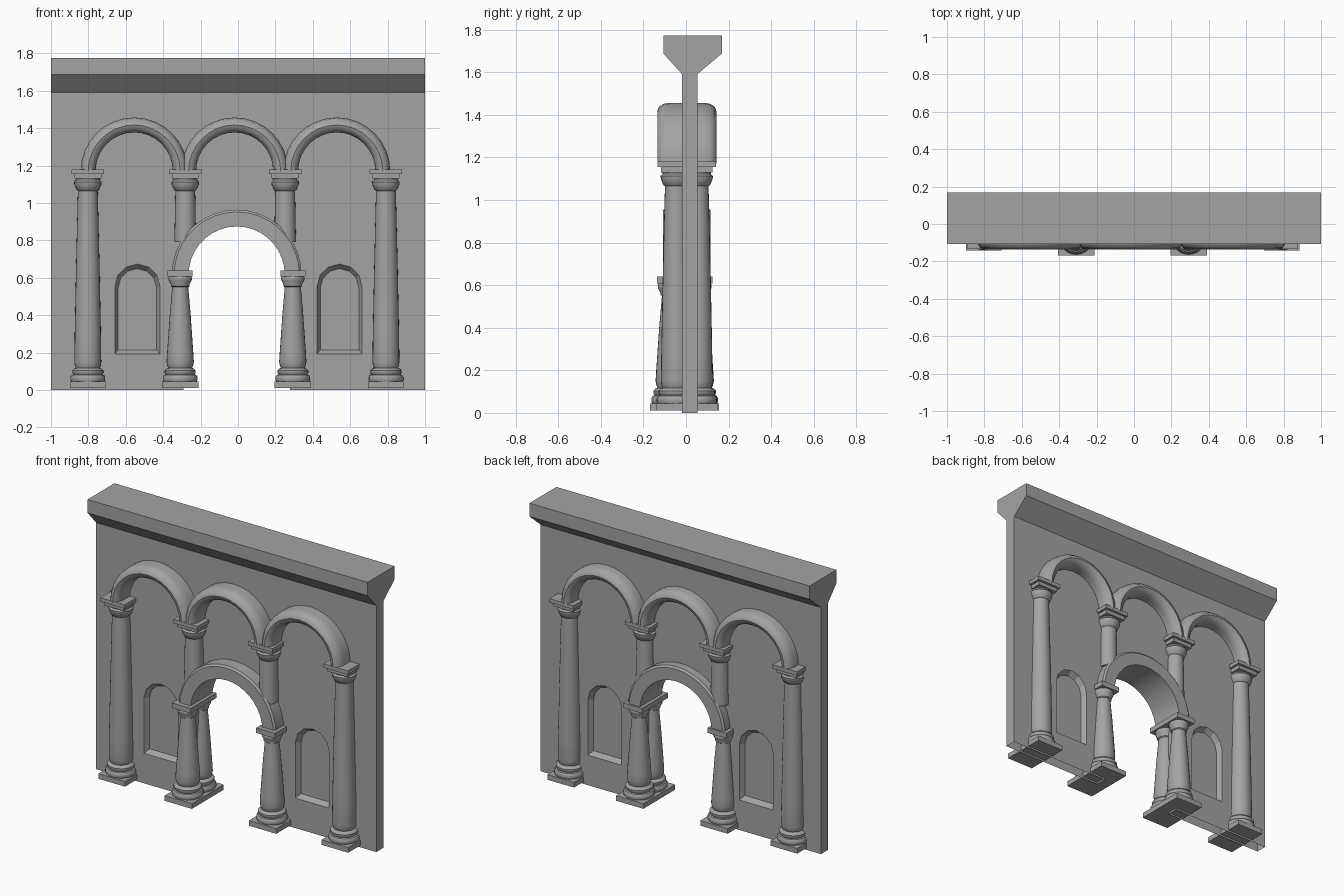
import bpy, bmesh
from math import sin, cos, pi, radians

cube = bpy.data.objects.get("Cube")
if cube:
    bpy.data.objects.remove(cube, do_unlink=True)

STONE = bpy.data.materials.new("grey_stone")
STONE.use_nodes = True
GREY = (0.37, 0.37, 0.37, 1)
STONE.diffuse_color = GREY
STONE.node_tree.nodes["Principled BSDF"].inputs["Base Color"].default_value = GREY

WALL_FRONT, WALL_BACK = -0.018, 0.053


def finish(name, bm, smooth=True):
    """Turn a bmesh into a named stone object."""
    bmesh.ops.recalc_face_normals(bm, faces=bm.faces)
    mesh = bpy.data.meshes.new(name)
    bm.to_mesh(mesh)
    bm.free()
    mesh.materials.append(STONE)
    obj = bpy.data.objects.new(name, mesh)
    bpy.context.collection.objects.link(obj)
    bpy.ops.object.select_all(action="DESELECT")
    obj.select_set(True)
    bpy.context.view_layer.objects.active = obj
    if smooth:
        bpy.ops.object.shade_smooth_by_angle(angle=radians(35))
    return obj


def loft(bm, loops):
    """Skin a list of equal closed loops and cap both ends."""
    rings = [[bm.verts.new(p) for p in loop] for loop in loops]
    for a, b in zip(rings, rings[1:]):
        for i in range(len(a)):
            j = (i + 1) % len(a)
            bm.faces.new((a[i], a[j], b[j], b[i]))
    bm.faces.new(rings[0])
    bm.faces.new(rings[-1])


def plate(bm, x, y, half, z0, z1):
    corners = [(-half, -half), (half, -half), (half, half), (-half, half)]
    loft(bm, [[(x + u, y + v, z) for u, v in corners] for z in (z0, z1)])


def column(name, x, y, profile, plates, sides=24):
    """Turned shaft of (radius, height) points with square plates."""
    bm = bmesh.new()
    angles = [2 * pi * i / sides for i in range(sides)]
    loft(bm, [[(x + r * cos(a), y + r * sin(a), z) for a in angles] for r, z in profile])
    for half, z0, z1 in plates:
        plate(bm, x, y, half, z0, z1)
    return finish(name, bm)


def arch(name, x, z, profile, steps):
    """Half ring swept from a section of (depth, radius) points."""
    bm = bmesh.new()
    loft(bm, [[(x + r * cos(a), y, z + r * sin(a)) for y, r in profile]
              for a in (pi * i / steps for i in range(steps + 1))])
    return finish(name, bm)


def arched_outline(x, y, half, bottom, spring, steps):
    top = [(x + half * cos(pi * i / steps), y, spring + half * sin(pi * i / steps))
           for i in range(steps + 1)]
    return [(x - half, y, bottom), (x + half, y, bottom)] + top


def cut(target, loops):
    """Subtract a lofted shape from the target and discard the cutter."""
    bm = bmesh.new()
    loft(bm, loops)
    cutter = finish("cutter", bm, False)
    cutter.hide_render = True
    mod = target.modifiers.new("cut", "BOOLEAN")
    mod.operation, mod.solver, mod.object = "DIFFERENCE", "EXACT", cutter
    bpy.context.view_layer.objects.active = target
    bpy.ops.object.modifier_apply(modifier=mod.name)
    bpy.data.objects.remove(cutter, do_unlink=True)


# Wall with flared cornice, one section run along x
section = [(WALL_FRONT, 0), (WALL_BACK, 0), (WALL_BACK, 1.591), (0.168, 1.688),
           (0.168, 1.774), (-0.106, 1.774), (-0.106, 1.688), (WALL_FRONT, 1.591)]
bm = bmesh.new()
loft(bm, [[(x, y, z) for y, z in section] for x in (-1, 1)])
wall = finish("wall_with_cornice", bm, False)

# Doorway
cut(wall, [arched_outline(-0.007, y, 0.285, -0.1, 0.617, 20) for y in (-0.2, 0.2)])

# Niches with splayed edges, on both faces
for x in (-0.538, 0.543):
    for face, inward in ((WALL_FRONT, 1), (WALL_BACK, -1)):
        cut(wall, [arched_outline(x, face - inward * 0.01, 0.126, 0.187, 0.555, 6),
                   arched_outline(x, face + inward * 0.032, 0.103, 0.215, 0.546, 6)])

# The wall is open underneath
bm = bmesh.new()
bm.from_mesh(wall.data)
under = [f for f in bm.faces if all(v.co.z < 0.001 for v in f.verts)]
bmesh.ops.delete(bm, geom=under, context="FACES")
bm.to_mesh(wall.data)
bm.free()

# Doorway arch band
band = [(-0.108, 0.257), (-0.108, 0.335), (-0.098, 0.347), (0.105, 0.347),
        (0.115, 0.335), (0.115, 0.257)]
arch("doorway_arch", -0.007, 0.617, band, 18)

# Three upper arches with rounded front and back
MID, HALF = 0.246, 0.04
rounded = []
for centre, sign in ((-0.08, -1), (0.088, 1)):
    for i in range(7):
        a = sign * (pi / 2 - pi * i / 6)
        rounded.append((centre + sign * 0.055 * cos(a), MID + HALF * sin(a)))
for name, x in (("left", 0.528), ("middle", -0.018), ("right", -0.555)):
    arch(f"upper_arch_{name}", x, 1.171, rounded, 16)

# Turned profiles shared by the columns
base = [(0.086, 0.04), (0.093, 0.053), (0.093, 0.068), (0.086, 0.08), (0.077, 0.083),
        (0.083, 0.092), (0.083, 0.104), (0.074, 0.114), (0.064, 0.118), (0.069, 0.13)]
tall_shaft = [(0.072, 0.15), (0.07, 0.3), (0.063, 0.65), (0.053, 1.065)]
tall_cap = [(0.06, 1.07), (0.072, 1.098), (0.074, 1.113), (0.064, 1.122), (0.064, 1.135)]
short_shaft = [(0.073, 0.15), (0.07, 0.2), (0.056, 0.4), (0.043, 0.55)]
short_cap = [(0.05, 0.555), (0.05, 0.565), (0.061, 0.585), (0.063, 0.597), (0.058, 0.61)]
tall_plates = [(0.072, 1.13, 1.157), (0.087, 1.155, 1.18)]
short_plates = [(0.067, 0.607, 0.64)]

for side, y_tall, y_short in (("front", -0.046, -0.07), ("back", 0.053, 0.058)):
    # Outer full height columns
    for name, x in (("left", 0.791), ("right", -0.803)):
        column(f"{side}_outer_column_{name}", x, y_tall, base + tall_shaft + tall_cap,
               [(0.095, 0.012, 0.045)] + tall_plates)
    # Inner upper columns standing on the doorway arch
    for name, x in (("left", 0.252), ("right", -0.282)):
        column(f"{side}_upper_column_{name}", x, y_tall,
               [(0.058, 0.79)] + tall_shaft[-1:] + tall_cap, tall_plates)
    # Short columns carrying the doorway arch
    for name, x in (("left", 0.293), ("right", -0.309)):
        column(f"{side}_doorway_column_{name}", x, y_short, base + short_shaft + short_cap,
               [(0.098, 0.012, 0.045)] + short_plates)
